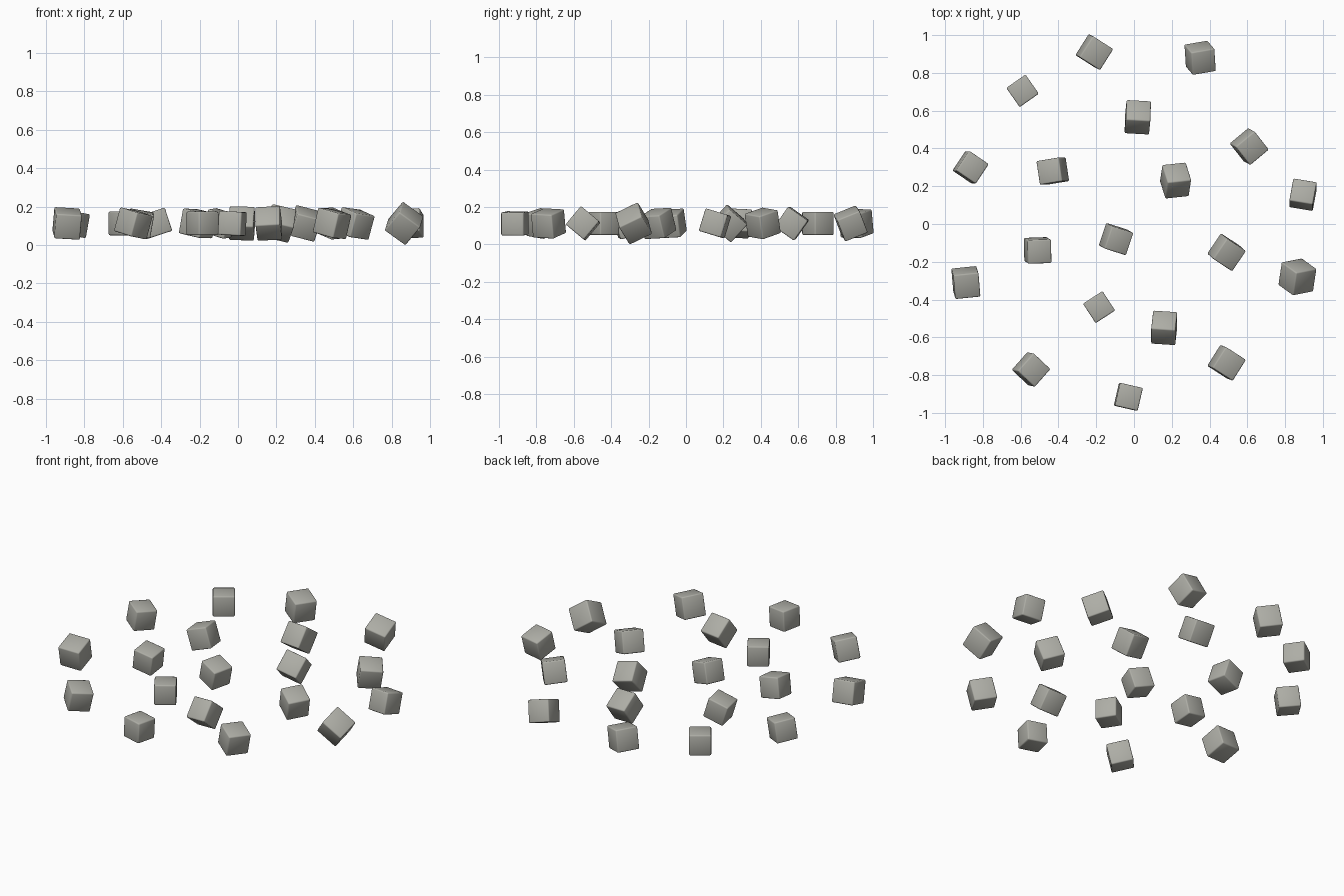
import bpy, bmesh
from math import radians
from mathutils import Matrix

# one stone grey colour
stone = bpy.data.materials.new("stone_grey")
stone.diffuse_color = (0.42, 0.42, 0.38, 1)

# x, y, yaw, tilt about x, tilt about y (degrees), edge length
CUBES = [
    (-0.21, 0.91, -32, 5, 10, 0.132),
    (0.35, 0.88, 10, 20, 18, 0.130),
    (-0.59, 0.705, 35, 0, 0, 0.124),
    (0.02, 0.565, -4, -35, 4, 0.130),
    (0.61, 0.41, 40, 8, 15, 0.130),
    (-0.865, 0.30, -34, 0, 10, 0.126),
    (-0.43, 0.28, 9, 0, -18, 0.127),
    (0.22, 0.23, 8, -42, 8, 0.130),
    (0.895, 0.155, -10, -17, 0, 0.126),
    (-0.51, -0.14, 2, 6, 10, 0.126),
    (-0.095, -0.08, -17, 8, 15, 0.126),
    (0.49, -0.15, -32, 13, 15, 0.130),
    (0.865, -0.28, 10, 25, 40, 0.136),
    (-0.89, -0.31, 6, 16, 5, 0.134),
    (-0.185, -0.44, 33, 0, 0, 0.123),
    (0.16, -0.55, -5, -40, 0, 0.128),
    (0.49, -0.735, -32, 5, 13, 0.132),
    (-0.545, -0.77, -42, 3, 15, 0.128),
    (-0.03, -0.915, -13, 0, 3, 0.124),
]


def rot(angle, axis):
    return Matrix.Rotation(radians(angle), 4, axis)


# scattered cubes with softly rounded edges
for i, (x, y, yaw, tx, ty, size) in enumerate(CUBES, 1):
    bm = bmesh.new()
    bmesh.ops.create_cube(bm, size=size)
    bmesh.ops.bevel(bm, geom=bm.edges[:], offset=0.007, segments=2,
                    profile=0.5, affect='EDGES')
    for f in bm.faces:
        f.smooth = True
    bm.transform(rot(ty, 'Y') @ rot(tx, 'X') @ rot(yaw, 'Z'))
    mesh = bpy.data.meshes.new(f"cube_{i:02d}")
    bm.to_mesh(mesh)
    bm.free()
    mesh.materials.append(stone)
    cube = bpy.data.objects.new(f"cube_{i:02d}", mesh)
    cube.location = (x, y, 0.112)
    bpy.context.collection.objects.link(cube)
